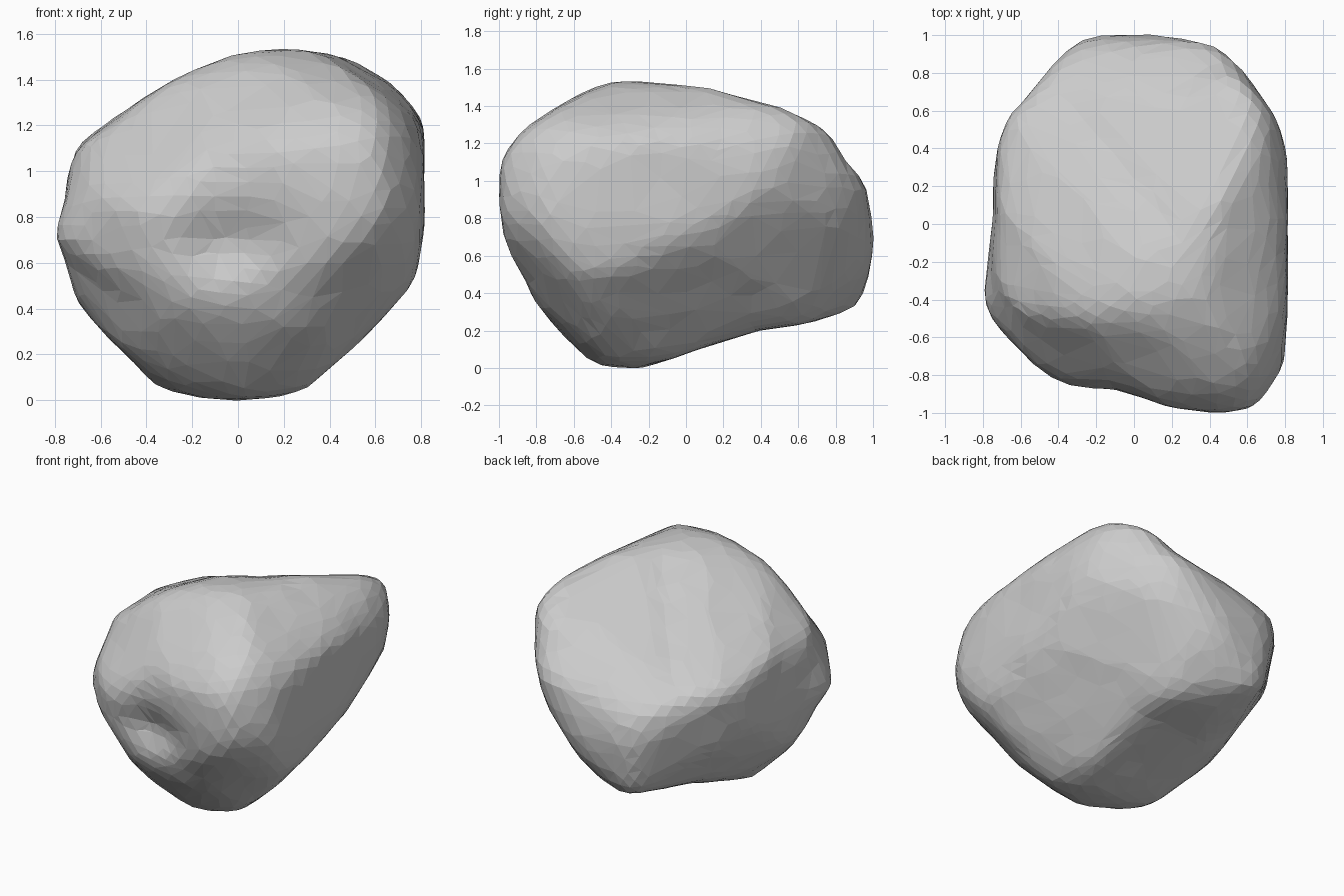
import bpy
import bmesh
from mathutils import Vector, noise

default_cube = bpy.data.objects.get("Cube")
if default_cube:
    bpy.data.objects.remove(default_cube, do_unlink=True)

MIDDLE = Vector((0, 0, 0.77))

# Upright outlines, counter-clockwise, with heights from the ground
FRONT = [(0.81, 0.8), (0.8, 1.2), (0.68, 1.42), (0.5, 1.53), (0.1, 1.54),
         (-0.05, 1.53), (-0.25, 1.42), (-0.6, 1.2), (-0.7, 1.13), (-0.75, 0.87),
         (-0.82, 0.7), (-0.75, 0.62), (-0.7, 0.45), (-0.5, 0.2), (-0.37, 0.07),
         (-0.2, 0.02), (0, 0), (0.15, 0.02), (0.3, 0.07), (0.6, 0.33), (0.75, 0.5)]
SIDE = [(1, 0.7), (0.95, 1), (0.85, 1.1), (0.75, 1.3), (0.55, 1.4),
        (0.3, 1.46), (0.1, 1.54), (-0.15, 1.54), (-0.4, 1.53), (-0.6, 1.48),
        (-0.83, 1.32), (-0.98, 1.1), (-1, 0.85), (-1, 0.67), (-0.84, 0.48),
        (-0.76, 0.34), (-0.58, 0.11), (-0.48, 0.01), (-0.25, 0.01), (0, 0.1),
        (0.35, 0.22), (0.65, 0.26), (0.9, 0.33), (0.97, 0.5)]
# Plan outline
TOP = [(0.81, 0), (0.8, 0.35), (0.75, 0.6), (0.62, 0.8), (0.45, 0.93),
       (0.3, 0.97), (0.05, 1), (-0.2, 0.98), (-0.3, 0.95), (-0.4, 0.88),
       (-0.55, 0.73), (-0.66, 0.58), (-0.72, 0.4), (-0.73, 0), (-0.76, -0.25),
       (-0.82, -0.45), (-0.6, -0.7), (-0.45, -0.83), (-0.3, -0.88),
       (-0.1, -0.86), (0.05, -0.9), (0.2, -0.96), (0.4, -1), (0.64, -0.96),
       (0.78, -0.75), (0.81, -0.5)]
# Slanted outlines across the corners, measured from the middle
CORNER_A = [(0.96, 0.36), (0.93, 0.55), (0.65, 0.6), (0.43, 0.6), (0.15, 0.57),
            (-0.07, 0.6), (-0.49, 0.53), (-0.74, 0.37), (-0.93, -0.02),
            (-0.86, -0.21), (-0.68, -0.51), (-0.31, -0.85), (-0.15, -0.88),
            (0, -0.86), (0.14, -0.75), (0.62, -0.27), (0.9, 0.12)]
CORNER_B = [(0.91, -0.09), (0.88, 0.17), (0.51, 0.65), (0.23, 0.86), (0, 0.91),
            (-0.2, 0.83), (-0.48, 0.73), (-0.79, 0.59), (-0.94, 0.44),
            (-0.99, 0.14), (-0.94, -0.1), (-0.73, -0.44), (-0.45, -0.75),
            (0, -0.67), (0.41, -0.67), (0.66, -0.48), (0.78, -0.23)]
CORNER_C = [(0.86, 0.17), (0.83, 0.31), (0.49, 0.54), (0.21, 0.71), (0.1, 0.85),
            (0, 0.92), (-0.28, 0.91), (-0.41, 0.84), (-0.9, 0.49), (-1.04, 0.28),
            (-1.12, 0.05), (-1.11, -0.27), (-0.72, -0.6), (-0.35, -0.86),
            (0.09, -0.85), (0.46, -0.54), (0.78, -0.14)]

# Worn undersides at the two front corners: direction and distance
WORN_FACES = [(Vector((0.5, -0.6, -0.62)), 0.88),
              (Vector((-0.6, -0.5, -0.62)), 0.84)]
# The broad broken face across the top and back
BROKEN_NORMAL = Vector((-0.25, 0.34, 0.9))
BROKEN_DISTANCE = 0.6


def profile(outline, across, up, lift=0):
    """An outline with the two directions it is drawn in."""
    points = [Vector((a, b - lift)) for a, b in outline]
    return points, Vector(across), Vector(up)


PROFILES = [
    profile(FRONT, (1, 0, 0), (0, 0, 1), MIDDLE.z),
    profile(SIDE, (0, 1, 0), (0, 0, 1), MIDDLE.z),
    profile(TOP, (1, 0, 0), (0, 1, 0)),
    profile(CORNER_A, (0.77, 0.64, 0), (-0.27, 0.32, 0.91)),
    profile(CORNER_B, (-0.77, -0.64, 0), (0.27, -0.32, 0.91)),
    profile(CORNER_C, (-0.77, 0.64, 0), (0.27, 0.32, 0.91)),
]


def gauge(points, across, up, ray):
    """How far a ray reaches across an outline, 1 being on its edge."""
    flat = Vector((ray.dot(across), ray.dot(up)))
    found = 0
    for start, end in zip(points, points[1:] + points[:1]):
        if start.cross(flat) >= -1e-7 and flat.cross(end) >= -1e-7:
            found = max(found, flat.cross(end - start) / start.cross(end))
    return found


def surface_point(ray):
    """Carve the boulder by every outline, softly, then break off the top."""
    sharpness = 27
    reaches = [gauge(*p, ray) for p in PROFILES]
    reaches += [max(0, normal.dot(ray) / far) for normal, far in WORN_FACES]
    size = sum(r ** sharpness for r in reaches) ** (1 / sharpness)
    size /= 1.033 + 0.012 * noise.noise(ray * 4)
    return ray / max(size, BROKEN_NORMAL.dot(ray) / BROKEN_DISTANCE)


# Boulder body
bm = bmesh.new()
bmesh.ops.create_icosphere(bm, subdivisions=5, radius=1)
for vert in bm.verts:
    vert.co = surface_point(vert.co.normalized()) + MIDDLE
bmesh.ops.smooth_vert(bm, verts=bm.verts, factor=0.3,
                      use_axis_x=True, use_axis_y=True, use_axis_z=True)

# Hollow below the brow at the front
for vert in bm.verts:
    if vert.co.y < -0.3:
        across = (vert.co.x + 0.02) / 0.36
        up = (vert.co.z - 0.68) / 0.16
        vert.co.y += 0.09 * 2.72 ** -(across ** 2 + up ** 2)

# Rest it on the ground
lowest = min(v.co.z for v in bm.verts)
bmesh.ops.translate(bm, verts=bm.verts, vec=(0, 0, -lowest))

mesh = bpy.data.meshes.new("boulder")
bm.to_mesh(mesh)
bm.free()
boulder = bpy.data.objects.new("boulder", mesh)
bpy.context.collection.objects.link(boulder)

# Irregular flat facets
facets = boulder.modifiers.new("facets", 'DECIMATE')
facets.ratio = 0.32

# Stone colour
stone = bpy.data.materials.new("light grey stone")
stone.use_nodes = True
colour = (0.6, 0.6, 0.6, 1)
stone.diffuse_color = colour
stone.node_tree.nodes["Principled BSDF"].inputs["Base Color"].default_value = colour
mesh.materials.append(stone)
